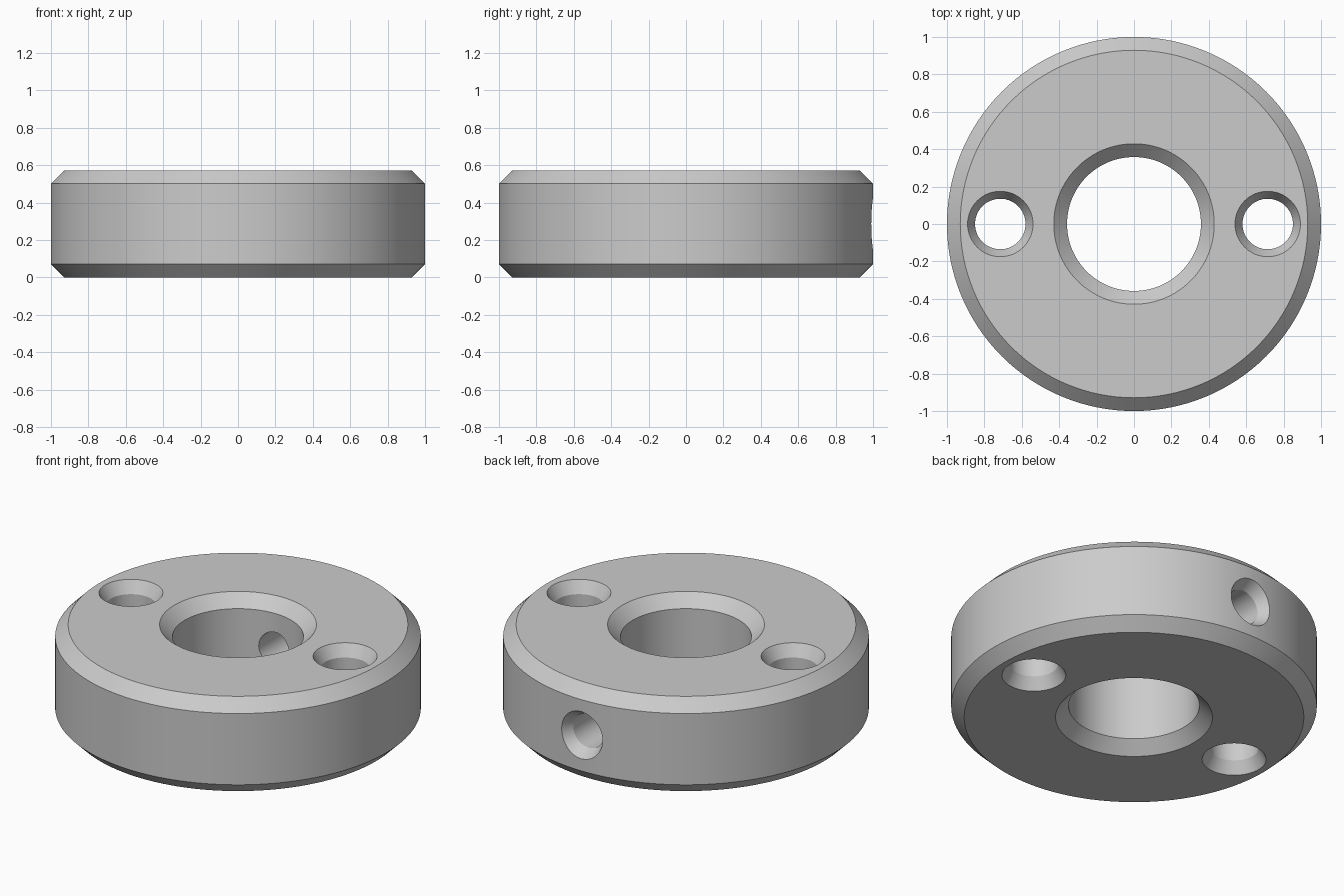
import bpy, bmesh
from math import cos, sin, pi, radians
from mathutils import Matrix

if "Cube" in bpy.data.objects:
    bpy.data.objects.remove(bpy.data.objects["Cube"])

HEIGHT = 0.572
CHAMFER = 0.071
BORE = 0.358
SINK = 0.04          # radial widening of the countersinks

steel = bpy.data.materials.new("plain_grey")
steel.use_nodes = True
grey = (0.6, 0.6, 0.6, 1)
steel.diffuse_color = grey
steel.node_tree.nodes["Principled BSDF"].inputs["Base Color"].default_value = grey


def lathe(name, profile, segments, closed_ring):
    """Turn (radius, height) points about z, as a ring or as a capped solid."""
    bm = bmesh.new()
    rings = [[bm.verts.new((r * cos(2 * pi * i / segments), r * sin(2 * pi * i / segments), z))
              for i in range(segments)] for r, z in profile]
    pairs = list(zip(rings, rings[1:]))
    if closed_ring:
        pairs.append((rings[-1], rings[0]))
    else:
        bm.faces.new(rings[0])
        bm.faces.new(rings[-1])
    for low, high in pairs:
        for i in range(segments):
            j = (i + 1) % segments
            bm.faces.new((low[i], low[j], high[j], high[i]))
    bmesh.ops.recalc_face_normals(bm, faces=bm.faces)
    mesh = bpy.data.meshes.new(name)
    bm.to_mesh(mesh)
    bm.free()
    mesh.materials.append(steel)
    obj = bpy.data.objects.new(name, mesh)
    bpy.context.collection.objects.link(obj)
    return obj


# Chamfered disc with a chamfered central bore
top = HEIGHT - CHAMFER
collar = lathe("collar", [
    (BORE, CHAMFER), (BORE + CHAMFER, 0), (1 - CHAMFER, 0), (1, CHAMFER),
    (1, top), (1 - CHAMFER, HEIGHT), (BORE + CHAMFER, HEIGHT), (BORE, top)], 128, True)

# Through holes, countersunk at both ends
hole = 0.135
wide = hole + 2 * SINK
cutters = []
for side, x in (("left", 0.715), ("right", -0.715)):
    cutter = lathe(side + "_hole_cutter", [
        (wide, -CHAMFER), (hole, CHAMFER), (hole, top), (wide, HEIGHT + CHAMFER)], 64, False)
    cutter.data.transform(Matrix.Translation((x, 0, 0)))
    cutters.append(cutter)

# Radial screw hole at the back, countersunk on the outside
screw = 0.102
cutter = lathe("screw_hole_cutter", [
    (screw, 0.1), (screw, 1 - CHAMFER), (screw + 2 * SINK, 1 + CHAMFER)], 64, False)
cutter.data.transform(Matrix.Translation((0, 0, HEIGHT / 2)) @ Matrix.Rotation(radians(-90), 4, "X"))
cutters.append(cutter)

# Cut the holes and remove the cutters
bpy.context.view_layer.objects.active = collar
collar.select_set(True)
for cutter in cutters:
    mod = collar.modifiers.new("cut", "BOOLEAN")
    mod.operation = "DIFFERENCE"
    mod.solver = "EXACT"
    mod.object = cutter
    bpy.ops.object.modifier_apply(modifier=mod.name)
    bpy.data.objects.remove(cutter)

bpy.ops.object.shade_smooth_by_angle(angle=radians(28))
